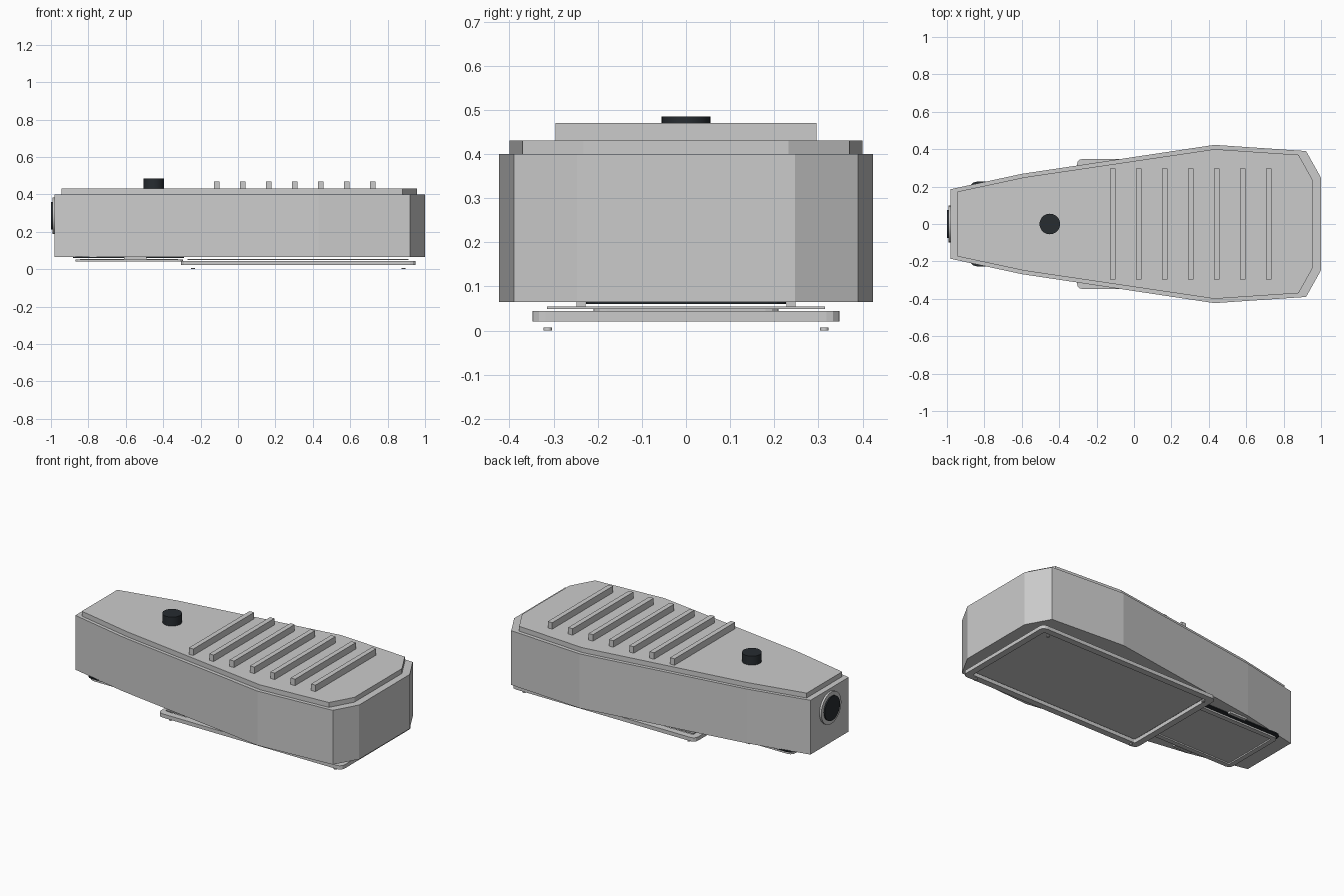
import bpy, bmesh, math

if "Cube" in bpy.data.objects:
    bpy.data.objects.remove(bpy.data.objects["Cube"])


def material(name, rgb):
    m = bpy.data.materials.new(name)
    m.diffuse_color = (*rgb, 1)
    m.use_nodes = True
    m.node_tree.nodes["Principled BSDF"].inputs["Base Color"].default_value = m.diffuse_color
    return m


black = material("black_rubber", (0.02, 0.025, 0.03))


def finish(bm, name, mat=None):
    bmesh.ops.recalc_face_normals(bm, faces=bm.faces[:])
    me = bpy.data.meshes.new(name)
    bm.to_mesh(me)
    bm.free()
    ob = bpy.data.objects.new(name, me)
    bpy.context.collection.objects.link(ob)
    if mat:
        me.materials.append(mat)
    return ob


def prism(name, outline, z0, z1, mat=None):
    bm = bmesh.new()
    rings = [[bm.verts.new((x, y, z)) for x, y in outline] for z in (z0, z1)]
    n = len(outline)
    bm.faces.new(rings[0])
    bm.faces.new(rings[1])
    for i in range(n):
        j = (i + 1) % n
        bm.faces.new((rings[0][i], rings[0][j], rings[1][j], rings[1][i]))
    return finish(bm, name, mat)


def mirrored(half):
    return half + [(x, -y) for x, y in reversed(half)]


def rounded(x0, x1, hy, r, seg=3):
    pts = []
    corners = [(x1 - r, hy - r), (x0 + r, hy - r), (x0 + r, r - hy), (x1 - r, r - hy)]
    for k, (cx, cy) in enumerate(corners):
        for i in range(seg + 1):
            a = math.pi / 2 * (k + i / seg)
            pts.append((cx + r * math.cos(a), cy + r * math.sin(a)))
    return pts


def frame(name, x0, x1, hy, border, z0, z1):
    bm = bmesh.new()
    loops = []
    for inset, r in ((0, 0.03), (border, 0.006)):
        pts = rounded(x0 + inset, x1 - inset, hy - inset, r)
        loops.append([[bm.verts.new((x, y, z)) for x, y in pts] for z in (z0, z1)])
    (a, b), (c, d) = loops
    n = len(a)
    for i in range(n):
        j = (i + 1) % n
        for p, q in ((a, b), (b, d), (d, c), (c, a)):
            bm.faces.new((p[i], p[j], q[j], q[i]))
    return finish(bm, name)


def box(name, x0, x1, y0, y1, z0, z1, mat=None):
    return prism(name, [(x0, y0), (x1, y0), (x1, y1), (x0, y1)], z0, z1, mat)


def cylinder(name, loc, r, depth, mat=None, along_x=False, sides=32):
    rot = (0, math.pi / 2, 0) if along_x else (0, 0, 0)
    bpy.ops.mesh.primitive_cylinder_add(vertices=sides, radius=r, depth=depth,
                                        location=loc, rotation=rot)
    ob = bpy.context.object
    ob.name = name
    if mat:
        ob.data.materials.append(mat)
    bpy.ops.object.shade_smooth_by_angle()
    return ob


# Tapered housing and raised tread plate
prism("housing", mirrored([(-0.98, 0.186), (-0.60, 0.268), (0.43, 0.423),
                           (0.92, 0.39), (1.0, 0.247)]), 0.065, 0.40)
prism("tread_plate", mirrored([(-0.945, 0.173), (-0.585, 0.25), (0.43, 0.40),
                               (0.88, 0.37), (0.957, 0.232)]), 0.40, 0.43)

# Grip ribs
for i in range(7):
    x = -0.113 + i * 0.139
    box(f"grip_rib_{i}", x - 0.015, x + 0.015, -0.296, 0.296, 0.428, 0.47)

# Top button
cylinder("button", (-0.45, 0, 0.455), 0.055, 0.06, black)

# Cable socket on the narrow end
cylinder("socket_ring", (-0.98, 0, 0.285), 0.098, 0.024, along_x=True)
cylinder("socket_core", (-0.985, 0, 0.285), 0.074, 0.03, black, along_x=True)

# Large base frame with recessed panel and corner studs
frame("base_frame", -0.305, 0.95, 0.348, 0.04, 0.021, 0.044)
box("base_panel", -0.27, 0.912, -0.315, 0.315, 0.049, 0.055)
for x in (-0.24, 0.885):
    for y in (-0.313, 0.313):
        cylinder("corner_stud", (x, y, 0.0035), 0.01, 0.007, sides=12)

# Small heel frame, its panel, dark gasket and side clips
frame("heel_frame", -0.87, -0.295, 0.21, 0.03, 0.041, 0.052)
box("heel_panel", -0.845, -0.32, -0.185, 0.185, 0.049, 0.055)
prism("gasket", rounded(-0.882, -0.29, 0.226, 0.04), 0.060, 0.067, black)
for s in (-1, 1):
    y = s * 0.238
    box("side_clip", -0.61, -0.49, y - 0.01, y + 0.01, 0.053, 0.066)
